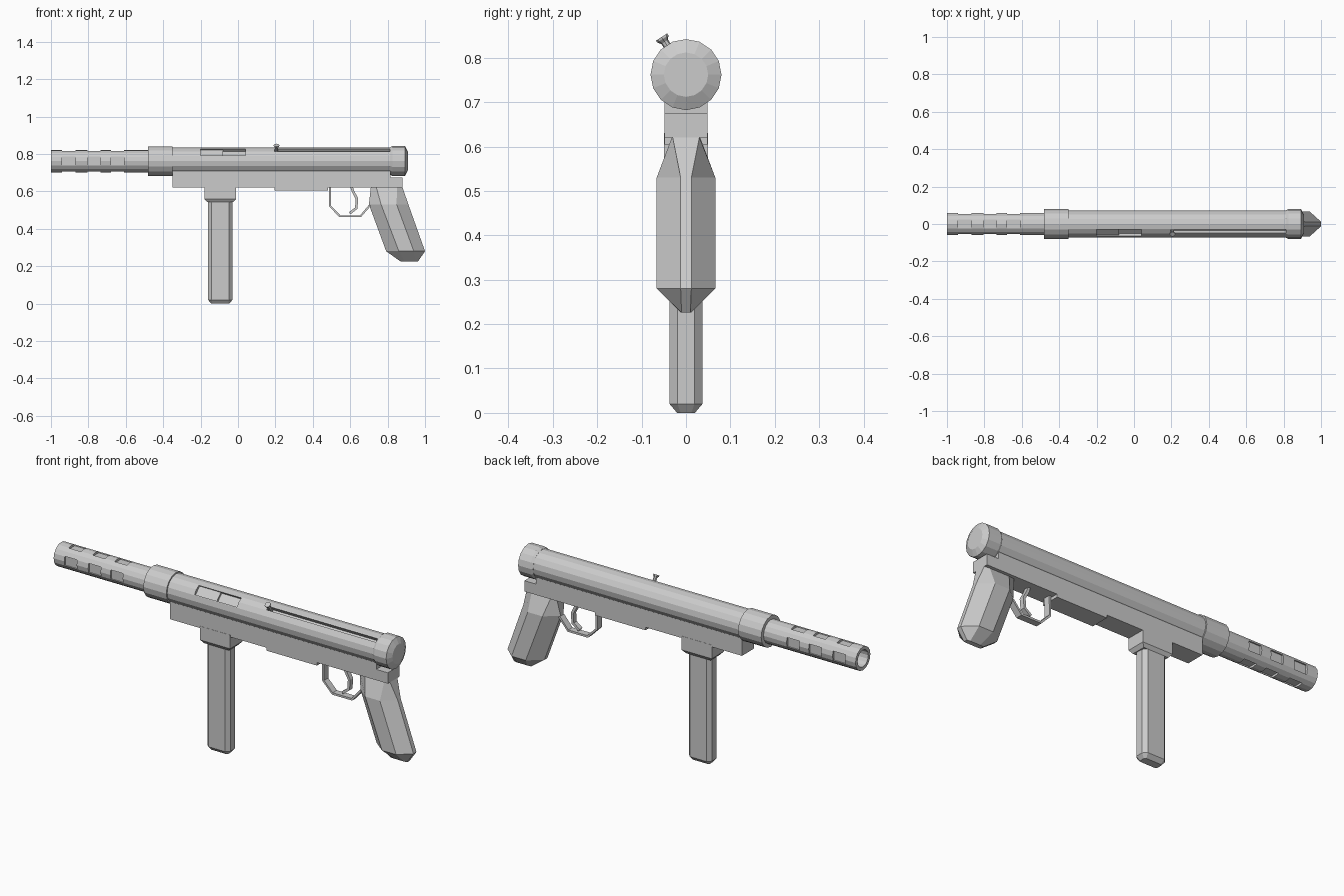
import bpy, bmesh
from math import cos, sin, pi, radians
from mathutils import Vector

if "Cube" in bpy.data.objects:
    bpy.data.objects.remove(bpy.data.objects["Cube"])

AXIS_Z = 0.762
SIDES = 16


def make(name, verts, faces):
    me = bpy.data.meshes.new(name)
    bm = bmesh.new()
    vs = [bm.verts.new(v) for v in verts]
    for f in faces:
        bm.faces.new([vs[i] for i in f])
    bmesh.ops.recalc_face_normals(bm, faces=bm.faces)
    bm.to_mesh(me)
    bm.free()
    ob = bpy.data.objects.new(name, me)
    bpy.context.collection.objects.link(ob)
    return ob


def loft(name, rings):
    """Skin a list of equal-length rings and cap both ends."""
    n = len(rings[0])
    verts = [p for r in rings for p in r]
    faces = [(k * n + i, k * n + (i + 1) % n, (k + 1) * n + (i + 1) % n, (k + 1) * n + i)
             for k in range(len(rings) - 1) for i in range(n)]
    faces += [tuple(range(n)), tuple(range(len(verts) - n, len(verts)))]
    return make(name, verts, faces)


def lathe(name, profile):
    """Turn (x, radius) points around the barrel axis."""
    return loft(name, [[(x, r * cos(2 * pi * i / SIDES), AXIS_Z + r * sin(2 * pi * i / SIDES))
                        for i in range(SIDES)] for x, r in profile])


def plate(name, profile, half):
    """Extrude an (x, z) outline across y."""
    return loft(name, [[(x, s * half, z) for x, z in profile] for s in (-1, 1)])


def strip(name, path, thick, half):
    """Bent strap that follows an (x, z) path."""
    pts = [Vector(p) for p in path]
    left, right = [], []
    for i, p in enumerate(pts):
        d = (pts[min(i + 1, len(pts) - 1)] - pts[max(i - 1, 0)]).normalized()
        n = Vector((-d.y, d.x)) * thick / 2
        left.append(p + n)
        right.append(p - n)
    rings = [[(a.x, -half, a.y), (a.x, half, a.y), (b.x, half, b.y), (b.x, -half, b.y)]
             for a, b in zip(left, right)]
    return loft(name, rings)


def radial_cut(target, x0, x1, angle, half, depth_r):
    """Cut a recess down to radius depth_r; angle runs from +y towards +z."""
    a = radians(angle)
    def pt(x, r, t):
        return (x, r * cos(a) - t * sin(a), AXIS_Z + r * sin(a) + t * cos(a))
    cutter = loft("cutter", [[pt(x, depth_r, -half), pt(x, depth_r, half),
                              pt(x, 0.12, half), pt(x, 0.12, -half)] for x in (x0, x1)])
    cutter.hide_render = True
    mod = target.modifiers.new("cut", 'BOOLEAN')
    mod.operation = 'DIFFERENCE'
    mod.solver = 'EXACT'
    mod.object = cutter
    bpy.context.view_layer.objects.active = target
    bpy.ops.object.modifier_apply(modifier=mod.name)
    bpy.data.objects.remove(cutter)


def chamfered(cx, hx, hy, z, c):
    """Rectangle ring with clipped corners."""
    return [(cx + x, y, z) for x, y in ((-hx, -hy + c), (-hx + c, -hy), (hx - c, -hy), (hx, -hy + c),
                                        (hx, hy - c), (hx - c, hy), (-hx + c, hy), (-hx, hy - c))]


# Barrel shroud with bore and vent slots on four sides
shroud = lathe("barrel_shroud", [(-0.47, 0.06), (-1.0, 0.06), (-1.0, 0.043), (-0.5, 0.043)])
for x in (-0.94, -0.805, -0.68):
    for ang in (0, 90, 180, 270):
        radial_cut(shroud, x, x + 0.07, ang, 0.024, 0.048)

# Receiver tube with ejection port and bolt handle slot
receiver = lathe("receiver_tube", [(-0.36, 0.072), (0.83, 0.072)])
radial_cut(receiver, -0.2, -0.08, 135, 0.024, 0.058)
radial_cut(receiver, -0.08, 0.04, 135, 0.024, 0.048)
radial_cut(receiver, 0.195, 0.815, 125, 0.010, 0.048)

# Front collar and rear cap
lathe("front_collar", [(-0.48, 0.055), (-0.48, 0.079), (-0.35, 0.079), (-0.35, 0.06)])
lathe("rear_cap", [(0.813, 0.06), (0.813, 0.073), (0.825, 0.08), (0.893, 0.08), (0.908, 0.05)])

# Bolt handle with a flared end
a = radians(123)
loft("bolt_handle", [[(0.206 + w * cos(t), r * cos(a) - w * sin(t) * sin(a),
                       AXIS_Z + r * sin(a) + w * sin(t) * cos(a))
                      for t in [2 * pi * i / 8 for i in range(8)]]
                     for r, w in ((0.045, 0.009), (0.088, 0.009), (0.096, 0.015), (0.101, 0.015))])

# Lower frame and magazine well
plate("lower_frame", [(-0.35, 0.72), (-0.35, 0.62), (0.195, 0.62), (0.195, 0.605), (0.48, 0.605),
                      (0.48, 0.62), (0.88, 0.62), (0.88, 0.675), (0.815, 0.675), (0.815, 0.72)], 0.048)
loft("magazine_well", [[(cx + sx * hx, sy * hy, z) for sx, sy in ((-1, -1), (1, -1), (1, 1), (-1, 1))]
                       for cx, hx, hy, z in ((-0.095, 0.085, 0.049, 0.63), (-0.095, 0.085, 0.049, 0.56),
                                             (-0.095, 0.07, 0.037, 0.543))])

# Magazine with clipped corners and a tapered foot
loft("magazine", [chamfered(-0.095, 0.065, 0.037, 0.56, 0.018),
                  chamfered(-0.095, 0.065, 0.037, 0.02, 0.018),
                  chamfered(-0.095, 0.049, 0.02, 0.0, 0.008)])

# Grip: eight-sided rings that swell below the frame and taper at the foot
def grip_ring(z, xs, wide, narrow):
    half = list(zip(xs, (narrow, wide, wide, narrow)))
    return [(x, -y, z) for x, y in half] + [(x, y, z) for x, y in reversed(half)]


loft("grip", [grip_ring(0.63, (0.71, 0.74, 0.85, 0.88), 0.032, 0.03),
              grip_ring(0.62, (0.71, 0.74, 0.85, 0.88), 0.032, 0.03),
              grip_ring(0.53, (0.70, 0.765, 0.848, 0.911), 0.066, 0.012),
              grip_ring(0.28, (0.792, 0.86, 0.94, 1.0), 0.066, 0.012),
              grip_ring(0.226, (0.868, 0.89, 0.945, 0.963), 0.012, 0.01)])

# Trigger guard and trigger
strip("trigger_guard", [(0.493, 0.63), (0.493, 0.52), (0.545, 0.467), (0.655, 0.467), (0.705, 0.525)],
      0.011, 0.017)
strip("trigger", [(0.605, 0.63), (0.615, 0.60), (0.636, 0.56), (0.632, 0.51), (0.597, 0.483)], 0.014, 0.012)
